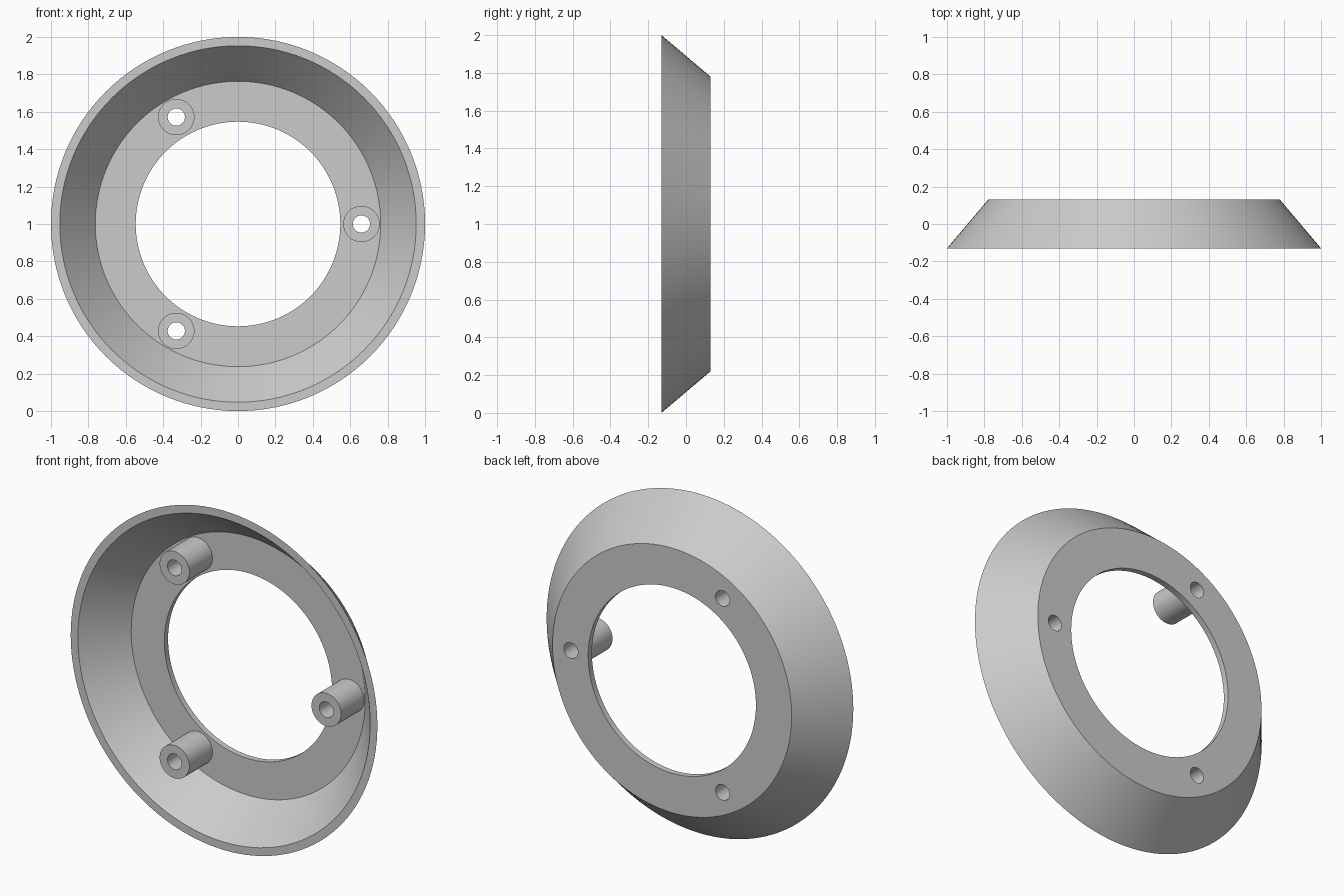
import bpy, bmesh, math
from mathutils import Matrix, Vector

cube = bpy.data.objects.get("Cube")
if cube:
    bpy.data.objects.remove(cube, do_unlink=True)

grey = bpy.data.materials.new("plain_grey")
grey.use_nodes = True
colour = (0.6, 0.6, 0.6, 1)
grey.diffuse_color = colour
grey.node_tree.nodes["Principled BSDF"].inputs["Base Color"].default_value = colour

FRONT, BACK, FLOOR = -0.13, 0.13, 0.095
BOSS_FRONT, BOSS_R, SCREW_R, BOLT_CIRCLE = -0.12, 0.097, 0.046, 0.66


def lathe(name, profile, centre, steps):
    """Revolve a closed (radius, y) profile about the y axis."""
    bm = bmesh.new()
    verts = [bm.verts.new((r, y, 0)) for r, y in profile]
    edges = [bm.edges.new((v, verts[i - 1])) for i, v in enumerate(verts)]
    bmesh.ops.spin(bm, geom=verts + edges, cent=(0, 0, 0), axis=(0, 1, 0),
                   angle=math.tau, steps=steps, use_duplicate=False)
    bmesh.ops.remove_doubles(bm, verts=bm.verts[:], dist=1e-4)
    bmesh.ops.recalc_face_normals(bm, faces=bm.faces[:])
    mesh = bpy.data.meshes.new(name)
    bm.to_mesh(mesh)
    bm.free()
    mesh.materials.append(grey)
    obj = bpy.data.objects.new(name, mesh)
    obj.location = centre
    bpy.context.collection.objects.link(obj)
    return obj


def smooth(obj):
    bpy.ops.object.select_all(action='DESELECT')
    obj.select_set(True)
    bpy.context.view_layer.objects.active = obj
    bpy.ops.object.shade_smooth_by_angle(angle=math.radians(30))


# Flared ring with a flat perforated floor at the back
ring = lathe("flared_ring", [(1, FRONT), (0.78, BACK), (0.547, BACK),
                             (0.547, FLOOR), (0.763, FLOOR), (0.953, FRONT)],
             (0, 0, 1), 128)

# Three screw bosses and the matching holes through the floor
centres = [Vector((BOLT_CIRCLE * math.cos(a), 0, 1 + BOLT_CIRCLE * math.sin(a)))
           for a in (0, math.tau / 3, -math.tau / 3)]
cutters = bmesh.new()
for label, c in zip(("left", "upper_right", "lower_right"), centres):
    boss = lathe(label + "_screw_boss",
                 [(SCREW_R, BOSS_FRONT), (BOSS_R, BOSS_FRONT),
                  (BOSS_R, FLOOR), (SCREW_R, FLOOR)], c, 48)
    smooth(boss)
    bmesh.ops.create_cone(cutters, cap_ends=True, segments=48,
                          radius1=SCREW_R, radius2=SCREW_R, depth=0.1,
                          matrix=Matrix.Translation(c + Vector((0, 0.11, 0)))
                          @ Matrix.Rotation(math.pi / 2, 4, 'X'))
mesh = bpy.data.meshes.new("screw_hole_cutter")
cutters.to_mesh(mesh)
cutters.free()
mesh.materials.append(grey)
cutter = bpy.data.objects.new("screw_hole_cutter", mesh)
cutter.hide_render = True
bpy.context.collection.objects.link(cutter)

cut = ring.modifiers.new("screw_holes", 'BOOLEAN')
cut.operation = 'DIFFERENCE'
cut.solver = 'EXACT'
cut.object = cutter
bpy.context.view_layer.objects.active = ring
bpy.ops.object.modifier_apply(modifier=cut.name)
bpy.data.objects.remove(cutter, do_unlink=True)
smooth(ring)
